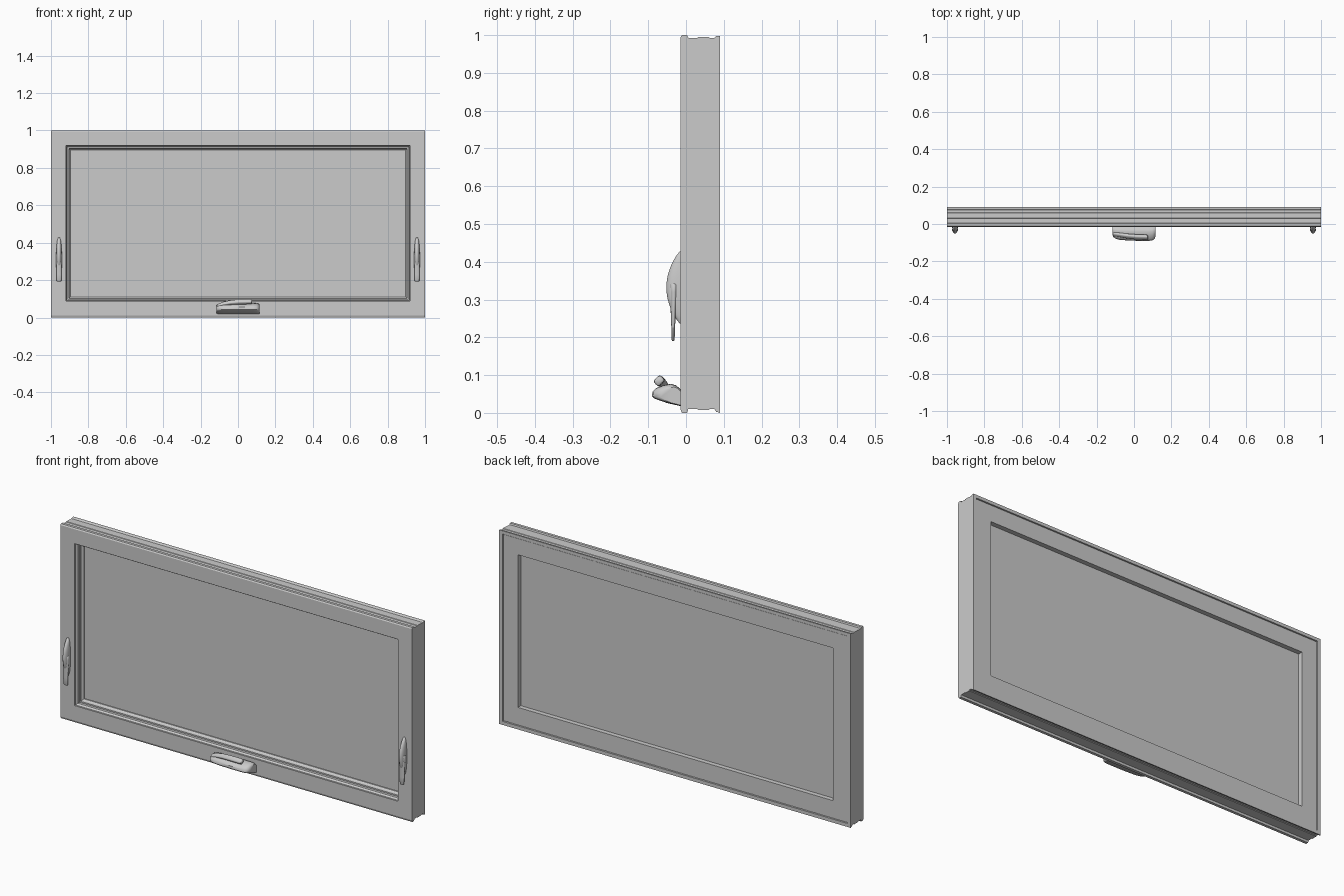
import bpy, bmesh, math

if "Cube" in bpy.data.objects:
    bpy.data.objects.remove(bpy.data.objects["Cube"])

grey = bpy.data.materials.new("light_grey")
grey.diffuse_color = (0.6, 0.6, 0.6, 1)
grey.use_nodes = True
grey.node_tree.nodes["Principled BSDF"].inputs["Base Color"].default_value = grey.diffuse_color


def loft(name, rings, closed=False, smooth=False):
    """Bridge rings of equal point count; closed joins last to first, else caps ends."""
    bm = bmesh.new()
    vs = [[bm.verts.new(p) for p in r] for r in rings]
    n = len(rings[0])
    pairs = list(zip(vs, vs[1:]))
    if closed:
        pairs.append((vs[-1], vs[0]))
    else:
        bm.faces.new(vs[0])
        bm.faces.new(vs[-1])
    for a, b in pairs:
        for i in range(n):
            j = (i + 1) % n
            bm.faces.new((a[i], a[j], b[j], b[i]))
    bmesh.ops.recalc_face_normals(bm, faces=bm.faces)
    me = bpy.data.meshes.new(name)
    bm.to_mesh(me)
    bm.free()
    me.materials.append(grey)
    ob = bpy.data.objects.new(name, me)
    bpy.context.collection.objects.link(ob)
    if smooth:
        bpy.ops.object.select_all(action='DESELECT')
        ob.select_set(True)
        bpy.context.view_layer.objects.active = ob
        bpy.ops.object.shade_smooth_by_angle(angle=math.radians(40))
    return ob


def rect(side, bottom, top, y):
    """Rectangle inset from the 2 x 1 window outline at depth y."""
    x = 1 - side
    return [(-x, y, bottom), (x, y, bottom), (x, y, 1 - top), (-x, y, 1 - top)]


def inset(d, y):
    return rect(d, d + 0.007, d, y)


# outer frame: flat sides, grooved top and bottom, stepped front opening
outer = [(.010, .006, -.015), (0, 0, -.011), (0, 0, .003), (.010, .007, .006),
         (.010, .007, .030), (.007, .005, .032), (.007, .005, .060),
         (.010, .007, .062), (.010, .007, .075), (.003, .003, .080), (0, .002, .090)]
loft("outer_frame", [rect(0, b, t, y) for b, t, y in outer]
     + [rect(.018, .018, .018, .090), rect(.018, .018, .018, .032), inset(.087, .032),
        inset(.087, .002), inset(.080, -.006), inset(.080, -.015)], closed=True)

# sash with a bevelled glazing bead, seen through the frame and from behind
loft("sash", [rect(.021, .021, .021, .086), rect(.021, .021, .021, .034), inset(.089, .034),
              inset(.089, .012), inset(.096, .012), inset(.098, .022), inset(.104, .028),
              inset(.104, .086)], closed=True)

# glass pane
loft("glass", [inset(.100, .034), inset(.100, .062)])


# latches: domed escutcheon and tapered lever on each jamb
def oval(cx, cy, z, rx, ry, n=20):
    return [(cx + rx * math.cos(2 * math.pi * i / n),
             cy + ry * math.sin(2 * math.pi * i / n), z) for i in range(n)]


def dome(cx, z, half_width, depth, n=14):
    """Half oval standing on the frame front."""
    return [(cx + half_width * math.cos(math.pi * i / n),
             -.014 - depth * math.sin(math.pi * i / n) ** .8, z) for i in range(n + 1)]


for side, sx in (("left", -1), ("right", 1)):
    cx = sx * .957
    rings = []
    for i in range(19):
        s = max(math.sin(math.pi * (.01 + .98 * i / 18)), .02)
        rings.append(dome(cx, .237 + .19 * i / 18, .015 * s ** .35, .038 * s ** .75))
    loft("latch_base_" + side, rings, smooth=True)
    lever = [(.190, -.034, .008, .002), (.194, -.034, .012, .004), (.230, -.034, .014, .005),
             (.280, -.033, .015, .008), (.320, -.032, .017, .011), (.338, -.032, .017, .012),
             (.342, -.032, .014, .010)]
    loft("latch_lever_" + side, [oval(cx, y, z, rx, ry) for z, y, rx, ry in lever], smooth=True)

# crank housing: wedge profile with rounded ends
wedge = [(-.014, .018), (-.050, .026), (-.084, .038), (-.090, .044), (-.089, .056),
         (-.080, .065), (-.060, .073), (-.040, .077), (-.026, .073), (-.014, .062)]
ends = [(-.115, .55), (-.111, .72), (-.100, .84), (-.080, .92), (-.040, .97), (.020, 1),
        (.080, 1), (.098, .97), (.109, .88), (.115, .70)]
loft("crank_housing", [[(x, -.014 + (y + .014) * s, .030 + (z - .030) * (.4 + .6 * s))
                        for y, z in wedge] for x, s in ends], smooth=True)


# folding crank handle: tilted rounded bar rising to a blunt end
def bar(x, y, z, a, b, n=16):
    pts = []
    for i in range(n):
        t = 2 * math.pi * i / n
        c, s = math.cos(t), math.sin(t)
        u = a * math.copysign(abs(c) ** .6, c)
        v = b * math.copysign(abs(s) ** .6, s)
        pts.append((x, y + (u - v) * .7071, z + (u + v) * .7071))
    return pts


handle = [(-.113, -.054, .058, .006, .006), (-.106, -.055, .063, .010, .008),
          (-.080, -.058, .072, .011, .009), (-.040, -.064, .080, .012, .010),
          (.010, -.069, .084, .013, .011), (.064, -.071, .085, .013, .011),
          (.072, -.071, .085, .012, .010), (.075, -.071, .085, .008, .007)]
loft("crank_handle", [bar(*h) for h in handle], smooth=True)
